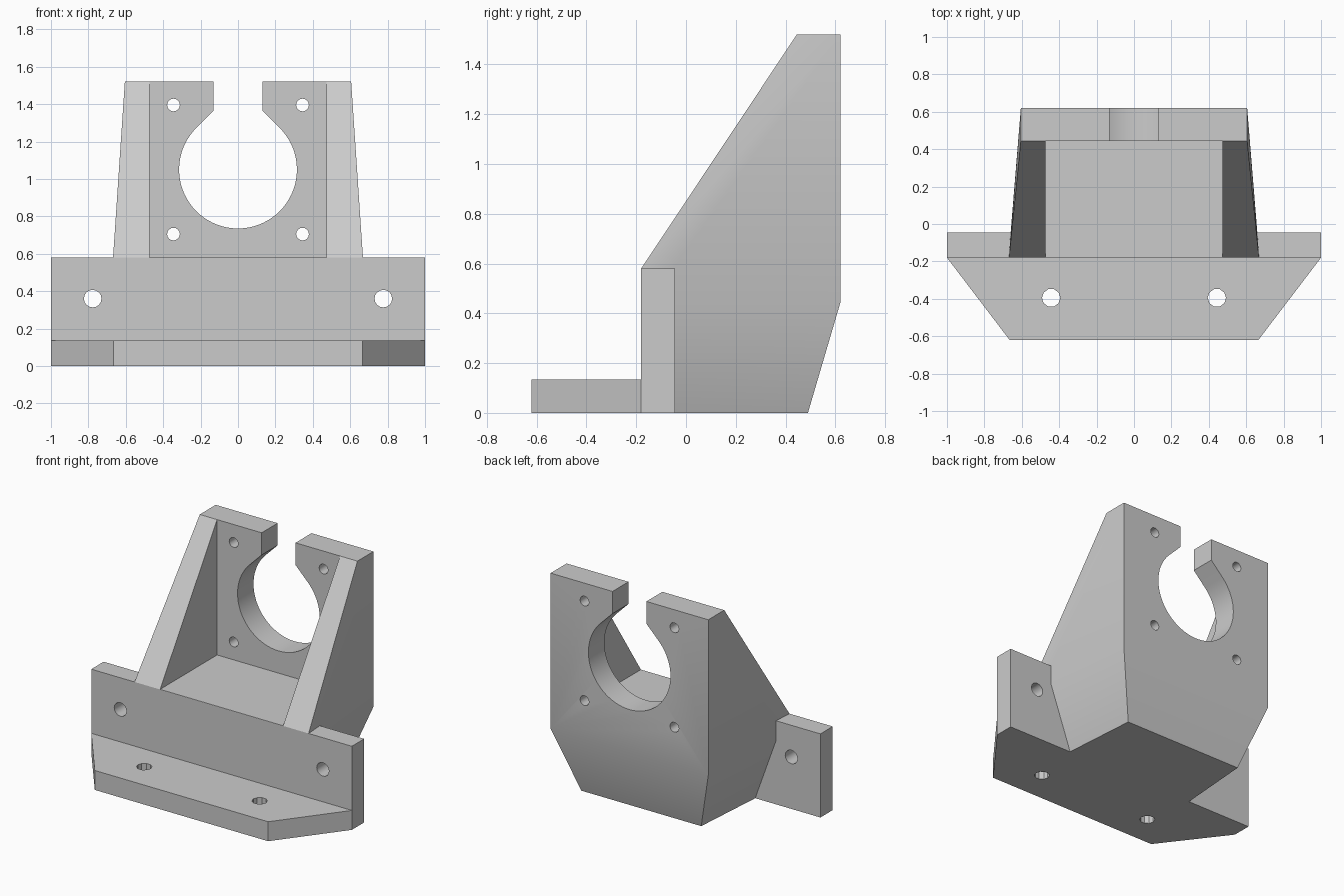
import bpy
import bmesh
import math

cube = bpy.data.objects.get("Cube")
if cube:
    bpy.data.objects.remove(cube, do_unlink=True)

# Single plain grey for the whole bracket
grey = bpy.data.materials.new("light grey")
grey.use_nodes = True
GREY = (0.6, 0.6, 0.6, 1.0)
grey.diffuse_color = GREY
for node in grey.node_tree.nodes:
    if node.type == 'BSDF_PRINCIPLED':
        node.inputs["Base Color"].default_value = GREY


def make_object(name, verts, faces):
    bm = bmesh.new()
    made = [bm.verts.new(v) for v in verts]
    for face in faces:
        bm.faces.new([made[i] for i in face])
    bmesh.ops.recalc_face_normals(bm, faces=bm.faces[:])
    mesh = bpy.data.meshes.new(name)
    bm.to_mesh(mesh)
    bm.free()
    mesh.materials.append(grey)
    obj = bpy.data.objects.new(name, mesh)
    bpy.context.scene.collection.objects.link(obj)
    return obj


def prism(name, outline, low, high, axis):
    """Extrude a flat outline along y (outline is x, z) or z (outline is x, y)."""
    def place(p, h):
        return (p[0], h, p[1]) if axis == 'y' else (p[0], p[1], h)
    n = len(outline)
    verts = [place(p, h) for h in (low, high) for p in outline]
    faces = [list(range(n)), list(range(n, 2 * n))]
    faces += [[i, (i + 1) % n, (i + 1) % n + n, i + n] for i in range(n)]
    return make_object(name, verts, faces)


def rectangle(half, bottom, top):
    return [(-half, bottom), (half, bottom), (half, top), (-half, top)]


def arc(cx, cy, r, start, sweep, count):
    return [(cx + r * math.cos(math.radians(start + sweep * i / count)),
             cy + r * math.sin(math.radians(start + sweep * i / count)))
            for i in range(count + 1)]


def activate(obj):
    bpy.ops.object.select_all(action='DESELECT')
    obj.select_set(True)
    bpy.context.view_layer.objects.active = obj


def cut(target, cutter):
    cutter.hide_render = True
    activate(target)
    mod = target.modifiers.new("cut", 'BOOLEAN')
    mod.operation = 'DIFFERENCE'
    mod.solver = 'EXACT'
    mod.object = cutter
    bpy.ops.object.modifier_apply(modifier=mod.name)
    bpy.data.objects.remove(cutter, do_unlink=True)


def drill_pair(target, x, across, r, low, high, axis, sides):
    """Mirrored pair of bolt holes."""
    for s in (-1, 1):
        ring = arc(s * x, across, r, 0, 360, sides)[:-1]
        cut(target, prism("drill", ring, low, high, axis))


# Base flange with angled ends
base_flange = prism("base_flange",
                    [(-0.665, -0.62), (0.665, -0.62), (1, -0.18), (-1, -0.18)],
                    0, 0.135, 'z')
drill_pair(base_flange, 0.443, -0.395, 0.049, -0.1, 0.3, 'z', 10)

# Upright mounting plate
mounting_plate = prism("mounting_plate", rectangle(1, 0, 0.58), -0.18, -0.045, 'y')
drill_pair(mounting_plate, 0.777, 0.36, 0.047, -0.4, 0.2, 'y', 16)

# Tapered body: side profile as (y, z, half width)
profile = [(-0.15, 0, 0.508), (0.49, 0, 0.46), (0.62, 0.442, 0.605),
           (0.62, 1.52, 0.605), (0.445, 1.52, 0.605),
           (-0.18, 0.58, 0.668), (-0.15, 0.442, 0.668)]
n = len(profile)
verts = [(s * w, y, z) for s in (-1, 1) for y, z, w in profile]
faces = [[i, (i + 1) % n, (i + 1) % n + n, i + n] for i in range(n)]
for side in ([0, 1, 2], [0, 2, 6], [6, 2, 3], [6, 3, 5], [5, 3, 4]):
    faces += [side, [i + n for i in side]]
body = make_object("ribbed_body", verts, faces)

# Pocket between the two ribs, leaving the back wall
cut(body, prism("pocket", rectangle(0.472, 0.581, 2), -0.6, 0.445, 'y'))

# Round bore opening into a slot at the top
keyhole = arc(0, 1.05, 0.315, 45, -270, 54)
keyhole += [(-0.13, 1.366), (-0.13, 1.8), (0.13, 1.8), (0.13, 1.366)]
cut(body, prism("bore", keyhole, 0.3, 0.8, 'y'))

# Four bolt holes around the bore
for z in (0.705, 1.395):
    drill_pair(body, 0.345, z, 0.034, 0.3, 0.8, 'y', 16)

for part in (base_flange, mounting_plate, body):
    activate(part)
    bpy.ops.object.shade_smooth_by_angle(angle=math.radians(30))
